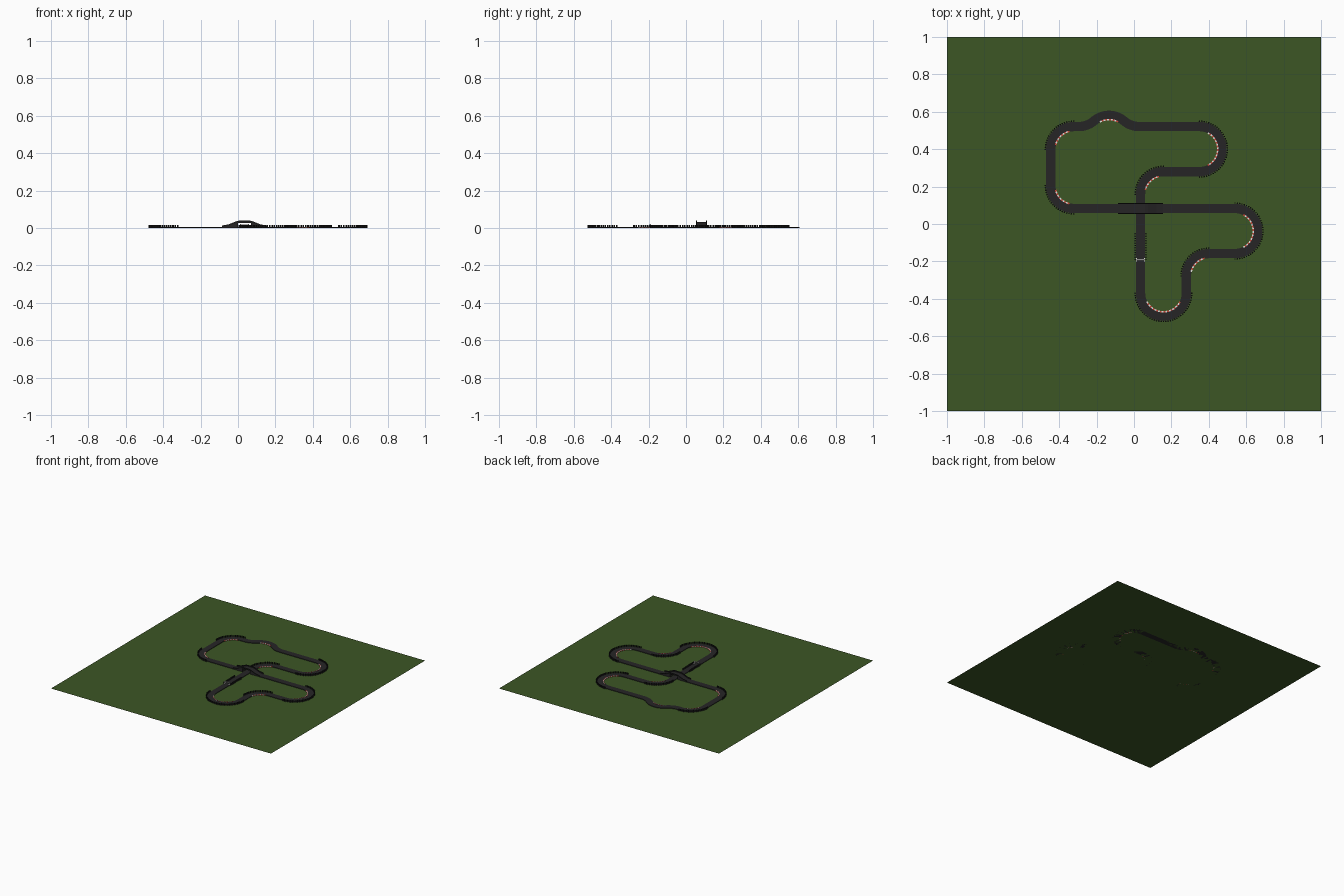
import bpy, bmesh, math
from mathutils import Vector, Matrix

if "Cube" in bpy.data.objects:
    bpy.data.objects.remove(bpy.data.objects["Cube"])


def material(name, rgb):
    m = bpy.data.materials.new(name)
    m.diffuse_color = (*rgb, 1)
    m.use_nodes = True
    m.node_tree.nodes["Principled BSDF"].inputs["Base Color"].default_value = m.diffuse_color
    return m


GRASS = material("grass green", (0.045, 0.093, 0.018))
ASPHALT = material("asphalt", (0.019, 0.018, 0.019))
RUBBER = material("black rubber", (0.012, 0.012, 0.012))
RED = material("kerb red", (0.6, 0.06, 0.04))
WHITE = material("white paint", (0.75, 0.75, 0.72))


def finish(name, bm, mats):
    bmesh.ops.recalc_face_normals(bm, faces=bm.faces)
    me = bpy.data.meshes.new(name)
    bm.to_mesh(me)
    bm.free()
    for m in mats:
        me.materials.append(m)
    ob = bpy.data.objects.new(name, me)
    bpy.context.collection.objects.link(ob)
    return ob


def box(bm, lo, hi):
    lo, hi = Vector(lo), Vector(hi)
    s = hi - lo
    bmesh.ops.create_cube(bm, size=1, matrix=Matrix.Translation((lo + hi) / 2)
                          @ Matrix.Diagonal((s.x, s.y, s.z, 1)))


def sweep(bm, pts, a, b, z0, z1, mat=0):
    """Rectangular bar following (x, y, heading) points between side offsets a and b."""
    rings = []
    for x, y, h in pts:
        n = Vector((-math.sin(h), math.cos(h), 0))
        rings.append([bm.verts.new(Vector((x, y, z)) + n * o)
                      for o, z in ((a, z0), (b, z0), (b, z1), (a, z1))])
    faces = [bm.faces.new(rings[0]), bm.faces.new(rings[-1])]
    for p, q in zip(rings, rings[1:]):
        for i in range(4):
            j = (i + 1) % 4
            faces.append(bm.faces.new((p[i], p[j], q[j], q[i])))
    for f in faces:
        f.material_index = mat


def arc_points(x, y, h, ang, r, t0=0.0, t1=1.0, n=8):
    s = math.copysign(1, ang)
    cx, cy = x - s * r * math.sin(h), y + s * r * math.cos(h)
    out = []
    for i in range(n + 1):
        k = h + ang * (t0 + (t1 - t0) * i / n)
        out.append((cx + s * r * math.sin(k), cy - s * r * math.cos(k), k))
    return out


# Layout: straights (length,) and bends (degrees, radius); left turns positive
LAYOUT = [(0.385,), (-180, 0.1205), (0.14,), (90, 0.12), (0.092,), (-180, 0.1225),
          (0.528,), (-90, 0.122), (0.193,), (180, 0.1205), (0.323,),
          (-41, 0.1225), (82, 0.1225), (-41, 0.1225), (0.028,),
          (90, 0.1225), (0.193,), (90, 0.1225), (0.2375,)]
HW, ROAD_Z = 0.025, 0.004
path, kerb, tyres = [(0.155, 0.083, 0.0)], bmesh.new(), bmesh.new()


def tyre_stack(x, y):
    bmesh.ops.create_cone(tyres, cap_ends=True, segments=8, radius1=0.0042, radius2=0.0042,
                          depth=0.015, matrix=Matrix.Translation((x, y, 0.0075)))


for seg in LAYOUT:
    x, y, h = path[-1]
    if len(seg) == 1:
        path.append((x + seg[0] * math.cos(h), y + seg[0] * math.sin(h), h))
        continue
    ang, r = math.radians(seg[0]), seg[1]
    s = math.copysign(1, ang)
    path += arc_points(x, y, h, ang, r, n=max(6, abs(seg[0]) // 6))[1:]
    # Red and white kerb on the inside of the bend
    if abs(seg[0]) > 60:
        n = int(abs(ang) * 0.7 * r / 0.012)
        for i in range(n):
            p = arc_points(x, y, h, ang, r, 0.15 + 0.7 * i / n, 0.15 + 0.7 * (i + 1) / n, 1)
            sweep(kerb, p, s * 0.019, s * 0.027, 0, 0.0052, i % 2)
    # Tyre stacks around the outside of the bend
    if abs(seg[0]) >= 90:
        n = int(abs(ang) * (r + 0.029) / 0.0125)
        for px, py, k in arc_points(x, y, h, ang, r, n=n):
            tyre_stack(px + s * 0.029 * math.sin(k), py - s * 0.029 * math.cos(k))

# Tyre stacks beside the start straight
for i in range(12):
    for dx in (-0.029, 0.029):
        tyre_stack(0.035 + dx, -0.19 + i * 0.0125)

finish("tyre_barriers", tyres, [RUBBER])
finish("kerbs", kerb, [RED, WHITE])

road = bmesh.new()
sweep(road, path, -HW, HW, 0, ROAD_Z)
finish("road", road, [ASPHALT])

# Grass field
bm = bmesh.new()
bmesh.ops.create_grid(bm, x_segments=1, y_segments=1, size=1)
finish("grass_field", bm, [GRASS])

# Bridge: solid ramps and a thin deck over the lower road
CX, CY = 0.035, 0.083
TOP = [(-0.12, 0.004), (-0.085, 0.010), (-0.04, 0.028), (-0.025, 0.031)]
TOP += [(-x, z) for x, z in reversed(TOP)]
bm = bmesh.new()
outline = [(-0.12, 0)] + TOP + [(0.12, 0), (0.034, 0), (0.034, 0.027), (-0.034, 0.027), (-0.034, 0)]
face = bm.faces.new([bm.verts.new((CX + x, CY - HW, z)) for x, z in outline])
ext = bmesh.ops.extrude_face_region(bm, geom=[face])
bmesh.ops.translate(bm, vec=(0, 2 * HW, 0),
                    verts=[v for v in ext["geom"] if isinstance(v, bmesh.types.BMVert)])
finish("bridge", bm, [ASPHALT])

# Bridge side rails following the hump
bm = bmesh.new()
for side in (-1, 1):
    y0 = CY + side * HW
    upper = [(x, z + 0.009) for x, z in TOP]
    f = bm.faces.new([bm.verts.new((CX + x, y0, z)) for x, z in upper + TOP[::-1]])
    ext = bmesh.ops.extrude_face_region(bm, geom=[f])
    bmesh.ops.translate(bm, vec=(0, side * 0.004, 0),
                        verts=[v for v in ext["geom"] if isinstance(v, bmesh.types.BMVert)])
finish("bridge_rails", bm, [RUBBER])

# Start gantry: two posts with feet and a beam across the track
bm = bmesh.new()
for s in (-1, 1):
    px = CX + s * 0.021
    box(bm, (px - 0.0025, -0.194, 0.003), (px + 0.0025, -0.188, 0.02))
    box(bm, (px - 0.003, -0.2, 0.003), (px + 0.003, -0.182, 0.007))
box(bm, (CX - 0.0235, -0.194, 0.017), (CX + 0.0235, -0.188, 0.022))
finish("start_gantry", bm, [WHITE])
